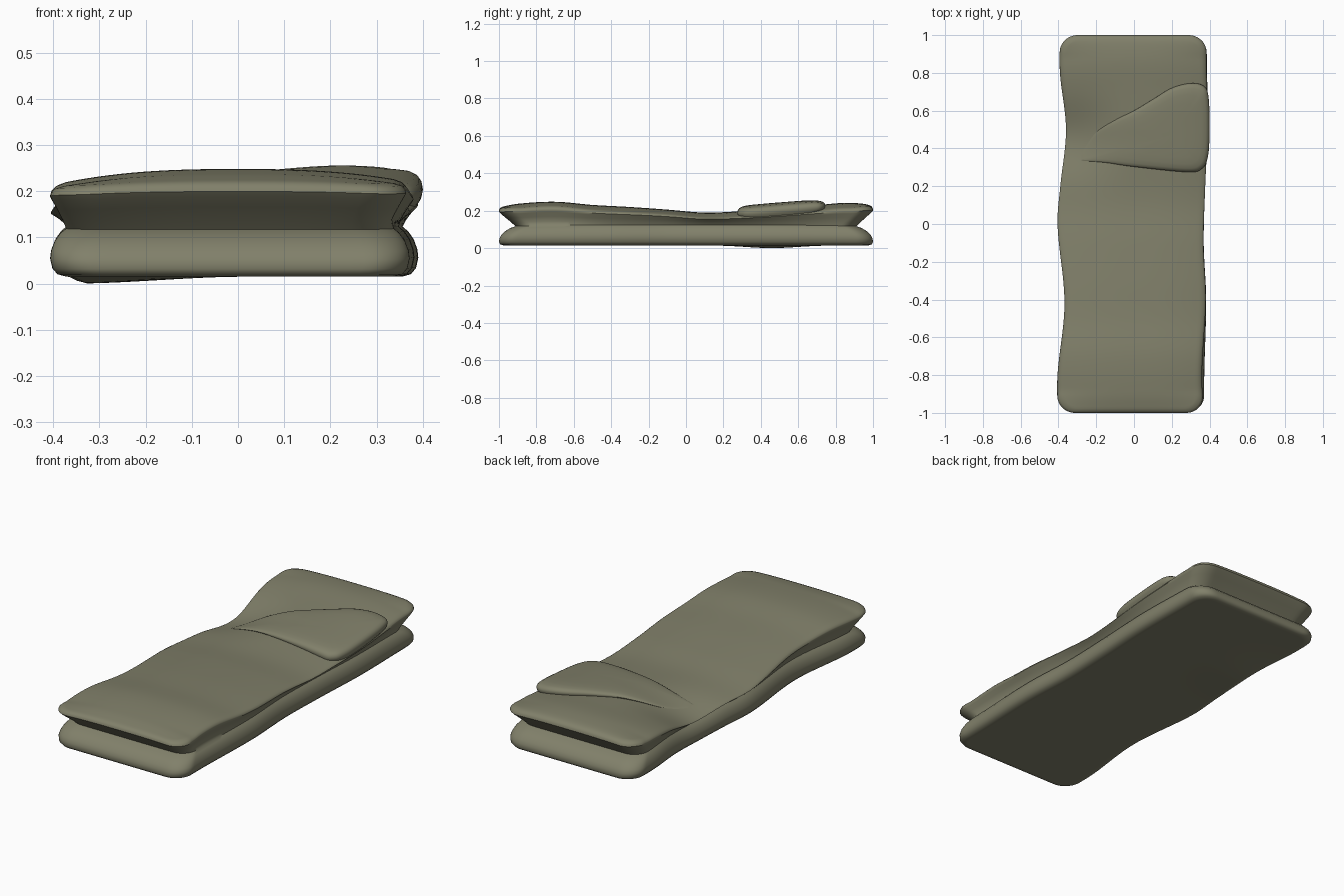
import bpy, bmesh, math

if "Cube" in bpy.data.objects:
    bpy.data.objects.remove(bpy.data.objects["Cube"])

NX, NY = 28, 72


def curve(points):
    """Smooth (Catmull-Rom style) function through (position, value) pairs."""
    def f(t):
        n = len(points)
        t = min(max(t, points[0][0]), points[-1][0])
        k = next((i for i in range(n - 1) if t <= points[i + 1][0]), n - 2)
        (a, va), (b, vb) = points[k], points[k + 1]
        (p, vp), (q, vq) = points[max(k - 1, 0)], points[min(k + 2, n - 1)]
        d = b - a
        ma, mb = (vb - vp) / (b - p) * d, (vq - va) / (q - a) * d
        u = (t - a) / d
        return ((2*u**3 - 3*u*u + 1) * va + (u**3 - 2*u*u + u) * ma
                + (3*u*u - 2*u**3) * vb + (u**3 - u*u) * mb)
    return f


# wavy long edges and the height along the middle
left = curve([(-1, -.405), (-.8, -.405), (-.42, -.368), (0, -.405), (.2, -.39),
              (.5, -.36), (.8, -.392), (1, -.392)])
right_low = curve([(-1, .372), (-.8, .372), (-.4, .382), (-.1, .369), (.2, .377),
                   (.5, .39), (.8, .387), (1, .383)])
right_up = curve([(-1, .37), (-.8, .36), (-.4, .38), (-.1, .368), (.2, .377),
                  (.5, .39), (.8, .385), (1, .383)])
ridge = curve([(-1, .218), (-.9, .237), (-.7, .248), (-.5, .231), (-.3, .22), (-.1, .206),
               (.1, .190), (.3, .198), (.5, .213), (.7, .230), (.85, .242), (.95, .237), (1, .225)])


def sag(x, y):
    side = min(max((.02 - x) / .38, 0), 1)
    return math.exp(-((y - .46) / .19) ** 2) * side * side * (3 - 2 * side)


def top_height(x, y):
    end = min(max((1 - abs(y)) / .12, 0), 1)
    return ridge(y) - (.012 + .02 * end) * abs(x / .39) ** 2.6 - .05 * sag(x, y)


def waist_height(x, y):
    return .114 + .010 * (1 - abs(y) ** 4) - .02 * sag(x, y)


def outline(s, t, side_in, end_in, right):
    """Map s, t in -1..1 onto the wavy rounded rectangle."""
    rx, ry = .24, .09
    qx, qy = min(max(s, rx - 1), 1 - rx), min(max(t, ry - 1), 1 - ry)
    dx, dy = (s - qx) / rx, (t - qy) / ry
    s2 = qx + rx * dx * math.sqrt(1 - dy * dy / 2)
    t2 = qy + ry * dy * math.sqrt(1 - dx * dx / 2)
    y = t2 * (1 - end_in)
    xl, xr = left(y) + side_in, right(y) - side_in
    return (xl + xr) / 2 + s2 * (xr - xl) / 2, y


def finish(bm, name, material):
    bmesh.ops.recalc_face_normals(bm, faces=bm.faces)
    mesh = bpy.data.meshes.new(name)
    bm.to_mesh(mesh)
    bm.free()
    mesh.materials.append(material)
    ob = bpy.data.objects.new(name, mesh)
    bpy.context.collection.objects.link(ob)
    bpy.ops.object.select_all(action='DESELECT')
    ob.select_set(True)
    bpy.context.view_layer.objects.active = ob
    bpy.ops.object.shade_smooth_by_angle(angle=math.radians(45))
    return ob


olive = bpy.data.materials.new("olive_fabric")
olive.diffuse_color = (.22, .217, .145, 1)
olive.use_nodes = True
olive.node_tree.nodes["Principled BSDF"].inputs["Base Color"].default_value = olive.diffuse_color

border = ([(i, 0) for i in range(NX)] + [(NX, j) for j in range(NY)]
          + [(i, NY) for i in range(NX, 0, -1)] + [(0, j) for j in range(NY, 0, -1)])


def st(i, j):
    # denser sampling toward the rim so the corners stay round
    a, b = 2 * i / NX - 1, 2 * j / NY - 1
    return .5 * a + .5 * math.sin(a * math.pi / 2), .45 * b + .55 * math.sin(b * math.pi / 2)


# bag body: flat underside, lower lobe, waist groove, upper lobe, padded top
bm = bmesh.new()


def sheet(side_in, end_in, right, height):
    grid = {}
    for i in range(NX + 1):
        for j in range(NY + 1):
            x, y = outline(*st(i, j), side_in, end_in, right)
            grid[i, j] = bm.verts.new((x, y, height(x, y)))
    for i in range(NX):
        for j in range(NY):
            bm.faces.new([grid[i, j], grid[i + 1, j], grid[i + 1, j + 1], grid[i, j + 1]])
    return [grid[k] for k in border]


def ring(side_in, end_in, right, height):
    verts = []
    for k in border:
        x, y = outline(*st(*k), side_in, end_in, right)
        verts.append(bm.verts.new((x, y, height(x, y))))
    return verts


def low(f):
    return lambda x, y: (b := .015 - .015 * sag(x, y)) + f * (waist_height(x, y) - b)


def high(f):
    return lambda x, y: (w := waist_height(x, y)) + f * (top_height(x, y) - w)


rings = [sheet(.035, .022, right_low, low(0))]
for side_in, end_in, f in [(.016, .007, .05), (.005, 0, .17), (0, .003, .38), (.002, .012, .55),
                           (.010, .032, .75), (.022, .06, .91), (.034, .088, 1)]:
    rings.append(ring(side_in, end_in, right_low, low(f)))
for side_in, end_in, f in [(.027, .066, .2), (.016, .036, .46), (.005, .010, .70),
                           (0, 0, .82), (.002, .002, .90), (.010, .008, .97)]:
    rings.append(ring(side_in, end_in, right_up, high(f)))
rings.append(sheet(.026, .022, right_up, high(1)))
for a, b in zip(rings, rings[1:]):
    for k in range(len(a)):
        n = (k + 1) % len(a)
        bm.faces.new([a[k], a[n], b[n], b[k]])
finish(bm, "bag_body", olive)

# folded flap: pillowy wedge, thick at the right edge and thin at the tip
shape = [(-.28, .335), (-.27, .385), (-.2, .485), (-.1, .55), (0, .60), (.1, .66), (.2, .72),
         (.3, .745), (.37, .73), (.395, .67), (.40, .5), (.392, .36), (.36, .293), (.28, .275),
         (.0, .303), (-.15, .325), (-.28, .335)]
px = curve([(i, p[0]) for i, p in enumerate(shape)])
py = curve([(i, p[1]) for i, p in enumerate(shape)])
N = 96
loop = [(px(16 * k / N), py(16 * k / N)) for k in range(N)]
cx, cy = .2, .47
bm = bmesh.new()


def thickness(x):
    u = min(max((x + .28) / .6, 0), 1)
    return .004 + .040 * u


def flap_ring(scale, lift):
    verts = []
    for x, y in loop:
        x, y = cx + (x - cx) * scale, cy + (y - cy) * scale
        base = top_height(min(x, .33), y)
        verts.append(bm.verts.new((x, y, base + lift * thickness(x))))
    return verts


levels = [(.3, -.5), (.7, -.5), (.94, -.4), (.985, -.1), (1, .2), (.99, .45), (.96, .66), (.9, .82),
          (.78, .94), (.6, 1), (.4, 1.02), (.2, 1.03), (.05, 1.03)]
rings = [flap_ring(*l) for l in levels]
for a, b in zip(rings, rings[1:]):
    for k in range(N):
        n = (k + 1) % N
        bm.faces.new([a[k], a[n], b[n], b[k]])
bm.faces.new(rings[0])
bm.faces.new(rings[-1])
finish(bm, "folded_flap", olive)
